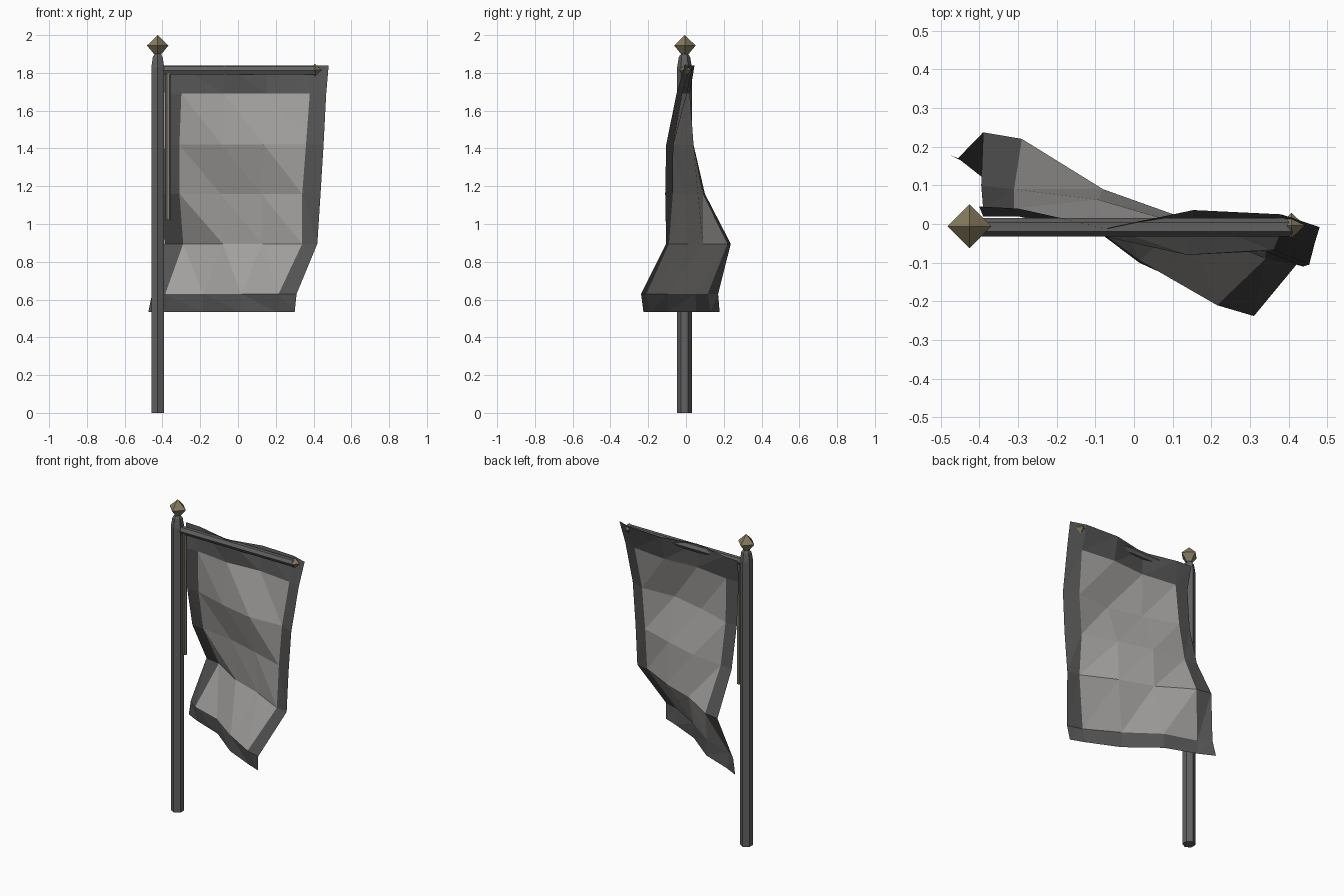
import bpy, bmesh, math
from mathutils import Vector

if "Cube" in bpy.data.objects:
    bpy.data.objects.remove(bpy.data.objects["Cube"])


def material(name, rgb):
    m = bpy.data.materials.new(name)
    m.diffuse_color = (*rgb, 1)
    m.use_nodes = True
    m.node_tree.nodes["Principled BSDF"].inputs["Base Color"].default_value = m.diffuse_color
    return m


DARK = material("dark_grey", (0.085, 0.085, 0.085))
IRON = material("pole_grey", (0.12, 0.12, 0.12))
LIGHT = material("light_grey", (0.36, 0.35, 0.34))
BRASS = material("dull_brass", (0.24, 0.20, 0.11))
CORD = material("cord_tan", (0.22, 0.20, 0.15))


def finish(bm, name, mats):
    me = bpy.data.meshes.new(name)
    bm.to_mesh(me)
    bm.free()
    for m in mats:
        me.materials.append(m)
    ob = bpy.data.objects.new(name, me)
    bpy.context.collection.objects.link(ob)
    return ob


def lathe(name, origin, axis, profile, sides, mat, turn=0.0):
    """Flat-sided turned part: profile is (radius, distance along axis)."""
    bm = bmesh.new()
    rot = Vector((0, 0, 1)).rotation_difference(Vector(axis))
    rings = []
    for r, d in profile:
        angles = [turn + 2 * math.pi * i / sides for i in range(sides)] if r else [0]
        rings.append([bm.verts.new(Vector(origin) + rot @ Vector(
            (r * math.cos(a), r * math.sin(a), d))) for a in angles])
    for a, b in zip(rings, rings[1:]):
        for i in range(sides):
            j = (i + 1) % sides
            if len(a) == 1:
                bm.faces.new((a[0], b[j], b[i]))
            elif len(b) == 1:
                bm.faces.new((a[i], a[j], b[0]))
            else:
                bm.faces.new((a[i], a[j], b[j], b[i]))
    for ring in (rings[0], rings[-1]):
        if len(ring) > 1:
            bm.faces.new(ring)
    bmesh.ops.recalc_face_normals(bm, faces=bm.faces)
    return finish(bm, name, [mat])


# Pole, crossbar, their pointed ends and the hanging cord
Z, X = (0, 0, 1), (1, 0, 0)
lathe("pole", (-0.425, -0.008, 0), Z,
      [(0.039, 0), (0.039, 1.83), (0.030, 1.885), (0.018, 1.90)], 6, IRON, math.pi / 6)
lathe("pole_finial", (-0.425, -0.006, 1.89), Z,
      [(0.012, 0), (0.057, 0.055), (0, 0.11)], 4, BRASS)
lathe("crossbar", (-0.42, -0.008, 1.813), X, [(0.024, 0), (0.024, 0.83)], 6, IRON,
      math.pi / 6)
lathe("crossbar_tip", (0.395, -0.004, 1.815), X,
      [(0.02, 0), (0.033, 0.012), (0, 0.047)], 4, BRASS)
lathe("cord", (-0.37, -0.012, 1.02), Z, [(0.013, 0), (0.013, 0.79)], 6, CORD)

# Banner cloth: one row per height, z, (outer and inner x per side), y per column
rows = [
    (1.84, (-0.40, -0.30, 0.38, 0.48), (0.045, 0.04, -0.012, 0.036, 0.025, -0.008)),
    (1.69, (-0.39, -0.30, 0.38, 0.467), (0.02, 0.02, -0.01, 0.005, -0.02, -0.05)),
    (1.42, (-0.39, -0.31, 0.36, 0.453), (0.04, 0.04, -0.03, -0.08, -0.067, -0.105)),
    (1.16, (-0.395, -0.31, 0.34, 0.437), (0.10, 0.09, 0.063, 0.00, -0.07, -0.11)),
    (0.895, (-0.39, -0.29, 0.34, 0.42), (0.237, 0.22, 0.09, 0.015, -0.09, -0.105)),
    (0.63, (-0.455, -0.385, 0.215, 0.31), (0.17, 0.115, 0.05, -0.095, -0.21, -0.238)),
    (0.533, (-0.475, -0.38, 0.21, 0.30), (0.178, 0.13, 0.055, -0.10, -0.19, -0.225)),
]
bm = bmesh.new()
grid = []
for z, (xl, il, ir, xr), ys in rows:
    xs = [xl, il, il + (ir - il) / 3, il + (ir - il) * 2 / 3, ir, xr]
    grid.append([bm.verts.new((x, y, z)) for x, y in zip(xs, ys)])
for r in range(6):
    for c in range(5):
        ul, ur = grid[r][c], grid[r][c + 1]
        ll, lr = grid[r + 1][c], grid[r + 1][c + 1]
        inner = 0 < r < 5 and 0 < c < 4
        for tri in ((ul, ll, lr), (ul, lr, ur)):
            bm.faces.new(tri).material_index = int(inner)
finish(bm, "banner_cloth", [DARK, LIGHT])
